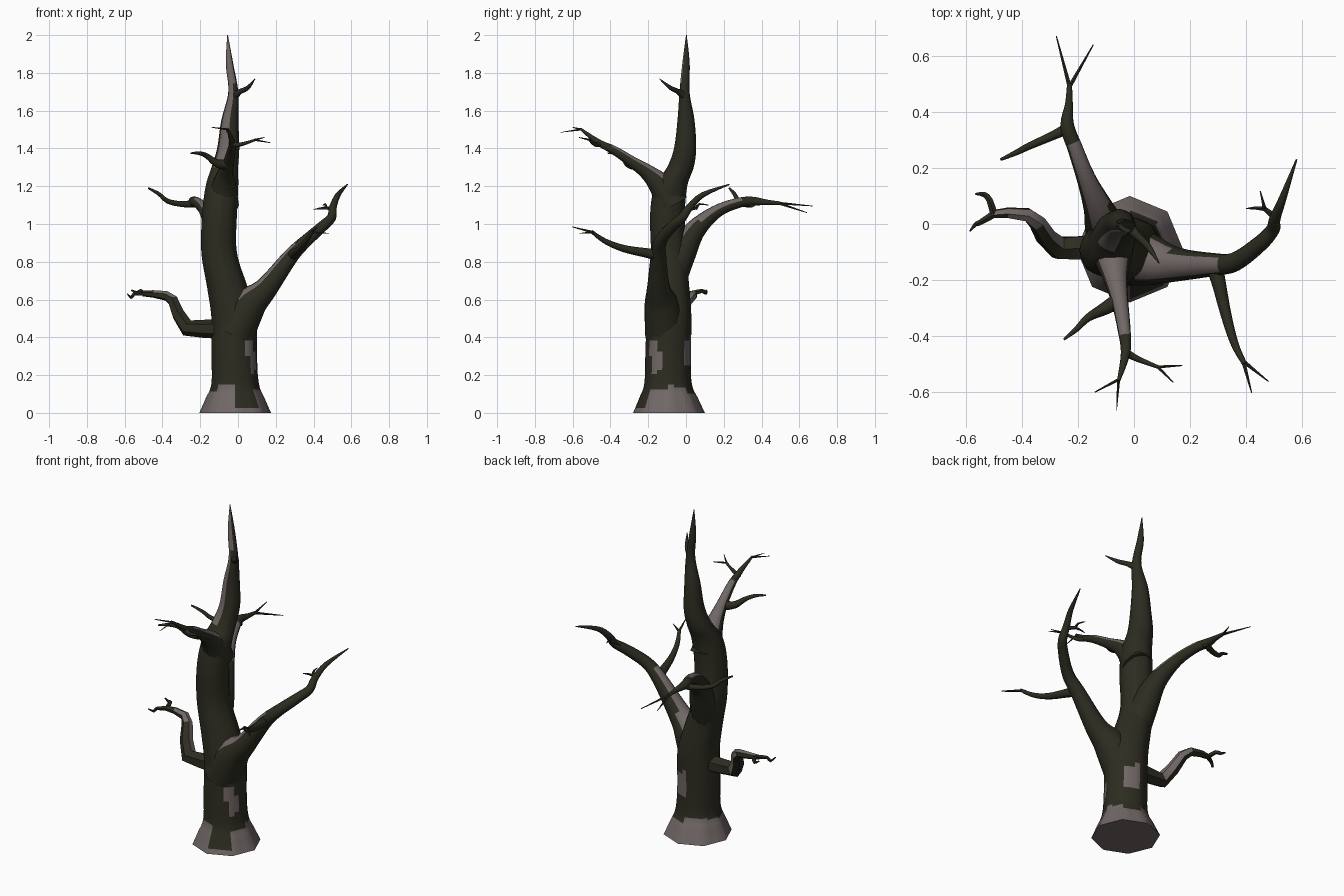
import bpy, bmesh, math
from mathutils import Vector


def material(name, rgb):
    m = bpy.data.materials.new(name)
    m.diffuse_color = (*rgb, 1)
    return m


MOSS = material("dark mossy bark", (0.026, 0.025, 0.015))
GREY = material("bare grey bark", (0.165, 0.138, 0.133))


def spline(pts, steps):
    """Catmull-Rom through (x, y, z, radius) points."""
    pts = [Vector(p) for p in pts]
    out = []
    for i in range(len(pts) - 1):
        a, b, c, d = pts[max(i - 1, 0)], pts[i], pts[i + 1], pts[min(i + 2, len(pts) - 1)]
        for k in range(steps):
            t = k / steps
            p = 0.5 * (2 * b + (c - a) * t + (2 * a - 5 * b + 4 * c - d) * t * t
                       + (3 * b - a - 3 * c + d) * t ** 3)
            p[3] = max(p[3], 0.001)
            out.append(p)
    return out + [pts[-1]]


def tube(name, pts, sides=8, steps=4, rule=None, level=False, shape=None):
    """Tapering limb; rule(center, normal, t) says where the bark is grey."""
    path = spline(pts, steps)
    pos = [p.to_3d() for p in path]
    bm = bmesh.new()
    rings, u = [], Vector((0, 0, 1))
    if level or abs((pos[1] - pos[0]).normalized().z) > 0.9:
        u = Vector((1, 0, 0))
    for i, p in enumerate(pos):
        d = (pos[min(i + 1, len(pos) - 1)] - pos[max(i - 1, 0)]).normalized()
        if level:
            d = Vector((0, 0, 1))
        u = (u - d * u.dot(d)).normalized()
        v = d.cross(u)
        ring = []
        for k in range(sides):
            a = 2 * math.pi * k / sides
            r = path[i][3] * (shape(a, p.z) if shape else 1)
            ring.append(bm.verts.new(p + (u * math.cos(a) + v * math.sin(a)) * r))
        rings.append(ring)
    for i in range(len(rings) - 1):
        for k in range(sides):
            n = (k + 1) % sides
            f = bm.faces.new((rings[i][k], rings[i][n], rings[i + 1][n], rings[i + 1][k]))
            f.normal_update()
            if rule and rule(f.calc_center_median(), f.normal, i / len(rings)):
                f.material_index = 1
    bottom = bm.faces.new(rings[0][::-1])
    bm.faces.new(rings[-1])
    if level:
        bottom.material_index = 1
    me = bpy.data.meshes.new(name)
    bm.to_mesh(me)
    bm.free()
    me.materials.append(MOSS)
    me.materials.append(GREY)
    ob = bpy.data.objects.new(name, me)
    bpy.context.collection.objects.link(ob)
    bpy.context.view_layer.objects.active = ob
    ob.select_set(True)
    bpy.ops.object.shade_smooth_by_angle(angle=math.radians(50 if sides > 5 else 40))
    ob.select_set(False)
    return ob


# Trunk: eight-sided flare at the foot, rounder above, with bare patches
def octagon(a, z):
    o = math.cos(math.pi / 8) / math.cos(a % (math.pi / 4) - math.pi / 8)
    w = min(max((z - 0.1) / 0.1, 0), 1)
    return o * (1 - w) + (0.5 * o + 0.48) * w


def trunk_rule(c, n, t):
    a = math.degrees(math.atan2(n.y, n.x))

    def near(mid, half):
        return abs((a - mid + 180) % 360 - 180) < half
    ragged = 0.125 + 0.02 * math.sin(math.radians(a) * 3 + 1)
    if near(-55, 20):
        ragged = 0.03
    if c.z < ragged:
        return True
    if math.hypot(((a + 40 + 60 * (c.z - 0.31) + 180) % 360 - 180) / 20, (c.z - 0.31) / 0.11) < 1:
        return True
    if math.hypot(((a - 75 + 180) % 360 - 180) / 24, (c.z - 0.32) / 0.08) < 1:
        return True
    return c.z > 1.3 and near(-115, 38 if c.z < 1.75 else 55)


tube("trunk", [
    (-0.015, -0.09, 0, 0.19), (-0.015, -0.092, 0.075, 0.157), (-0.015, -0.095, 0.15, 0.128),
    (-0.02, -0.095, 0.3, 0.123), (-0.022, -0.09, 0.5, 0.121), (-0.055, -0.09, 0.66, 0.11),
    (-0.1, -0.092, 0.85, 0.096), (-0.098, -0.098, 1.05, 0.094), (-0.085, -0.08, 1.2, 0.088),
    (-0.07, -0.03, 1.3, 0.072), (-0.052, -0.005, 1.4, 0.06), (-0.043, 0, 1.55, 0.046),
    (-0.025, -0.008, 1.7, 0.027), (-0.045, 0, 1.85, 0.02), (-0.055, 0.002, 2.0, 0.002)],
    sides=24, steps=7, rule=trunk_rule, level=True, shape=octagon)


def top_strip(lo, hi, amount=0.5):
    return lambda c, n, t: lo < t < hi and n.z > amount


# Right limb and its front fork
tube("right_limb", [
    (-0.02, -0.11, 0.42, 0.11), (0.06, -0.13, 0.57, 0.092), (0.15, -0.145, 0.66, 0.062),
    (0.28, -0.145, 0.83, 0.042), (0.36, -0.135, 0.91, 0.034), (0.45, -0.07, 0.99, 0.029),
    (0.495, -0.02, 1.035, 0.025), (0.503, 0.02, 1.09, 0.02), (0.53, 0.09, 1.155, 0.014),
    (0.58, 0.23, 1.21, 0.003)], sides=12, rule=top_strip(0.05, 0.36))
tube("right_limb_front_fork", [
    (0.28, -0.13, 0.83, 0.035), (0.3, -0.2, 0.845, 0.026), (0.33, -0.33, 0.87, 0.019),
    (0.36, -0.43, 0.91, 0.014), (0.395, -0.5, 0.96, 0.009)])
# Left limb, kinked and few-sided
tube("left_limb", [
    (-0.05, -0.085, 0.445, 0.055), (-0.18, -0.085, 0.445, 0.048), (-0.27, -0.085, 0.45, 0.045),
    (-0.315, -0.045, 0.52, 0.037), (-0.345, 0.005, 0.595, 0.031), (-0.38, 0.033, 0.62, 0.026),
    (-0.45, 0.04, 0.63, 0.02), (-0.505, 0.035, 0.632, 0.015)], sides=6, steps=1,
    rule=lambda c, n, t: c.x < -0.25 and (n.x > 0.35 or n.z > 0.75))
# Back limb and its left fork
tube("back_limb", [
    (-0.08, -0.08, 0.7, 0.08), (-0.1, -0.02, 0.85, 0.075), (-0.125, 0.05, 0.97, 0.055),
    (-0.17, 0.16, 1.065, 0.035), (-0.21, 0.27, 1.11, 0.028), (-0.238, 0.35, 1.12, 0.025),
    (-0.232, 0.43, 1.115, 0.014), (-0.23, 0.5, 1.11, 0.009)], sides=12, rule=top_strip(0.2, 0.56))
tube("back_limb_left_fork", [
    (-0.22, 0.35, 1.11, 0.022), (-0.29, 0.315, 1.105, 0.016), (-0.37, 0.28, 1.12, 0.013),
    (-0.42, 0.255, 1.16, 0.01), (-0.475, 0.23, 1.19, 0.005)])
# Front limb and its forks
tube("front_limb", [
    (-0.08, -0.07, 1.1, 0.085), (-0.075, -0.13, 1.2, 0.066), (-0.065, -0.2, 1.27, 0.043),
    (-0.05, -0.28, 1.325, 0.03), (-0.035, -0.38, 1.39, 0.023), (-0.03, -0.46, 1.43, 0.017),
    (-0.055, -0.56, 1.505, 0.006)], sides=12, rule=top_strip(0.1, 0.68))
tube("front_limb_left_fork", [
    (-0.05, -0.27, 1.315, 0.03), (-0.11, -0.305, 1.32, 0.022), (-0.165, -0.335, 1.36, 0.014),
    (-0.205, -0.375, 1.375, 0.01), (-0.25, -0.412, 1.375, 0.004)])
tube("front_limb_right_fork", [
    (-0.035, -0.455, 1.425, 0.016), (0.01, -0.48, 1.42, 0.011), (0.09, -0.512, 1.445, 0.006)])
# Spur near the crown
tube("crown_spur", [
    (-0.03, 0.0, 1.67, 0.026), (0.01, -0.04, 1.7, 0.015), (0.05, -0.08, 1.72, 0.012),
    (0.09, -0.14, 1.768, 0.002)])

# Fine twigs at the limb tips
twigs = {
    "right_twig": [[(0.502, 0.02, 1.08, 0.012), (0.465, 0.055, 1.085, 0.009), (0.4, 0.055, 1.077, 0.002)],
                   [(0.465, 0.055, 1.085, 0.009), (0.462, 0.07, 1.105, 0.006), (0.45, 0.118, 1.1, 0.002)]],
    "front_fork_twig": [[(0.39, -0.49, 0.955, 0.008), (0.48, -0.562, 0.95, 0.002)],
                        [(0.39, -0.49, 0.955, 0.008), (0.42, -0.603, 0.985, 0.002)]],
    "left_twig": [[(-0.5, 0.035, 0.632, 0.014), (-0.515, 0.085, 0.645, 0.012), (-0.535, 0.105, 0.635, 0.01),
                   (-0.565, 0.107, 0.65, 0.004)],
                  [(-0.5, 0.035, 0.632, 0.014), (-0.55, 0.005, 0.63, 0.01), (-0.565, -0.002, 0.61, 0.008),
                   (-0.585, -0.025, 0.63, 0.003)]],
    "back_twig": [[(-0.23, 0.49, 1.11, 0.008), (-0.277, 0.67, 1.095, 0.002)],
                  [(-0.23, 0.49, 1.11, 0.008), (-0.145, 0.64, 1.06, 0.002)]],
    "front_twig": [[(-0.055, -0.555, 1.5, 0.006), (-0.14, -0.6, 1.512, 0.002)],
                   [(-0.055, -0.555, 1.5, 0.006), (-0.062, -0.665, 1.485, 0.001)],
                   [(0.085, -0.51, 1.445, 0.006), (0.172, -0.505, 1.43, 0.002)],
                   [(0.085, -0.51, 1.445, 0.006), (0.14, -0.565, 1.458, 0.002)]],
}
for name, group in twigs.items():
    for i, pts in enumerate(group):
        tube(f"{name}_{i + 1}", pts, sides=5, steps=2)
